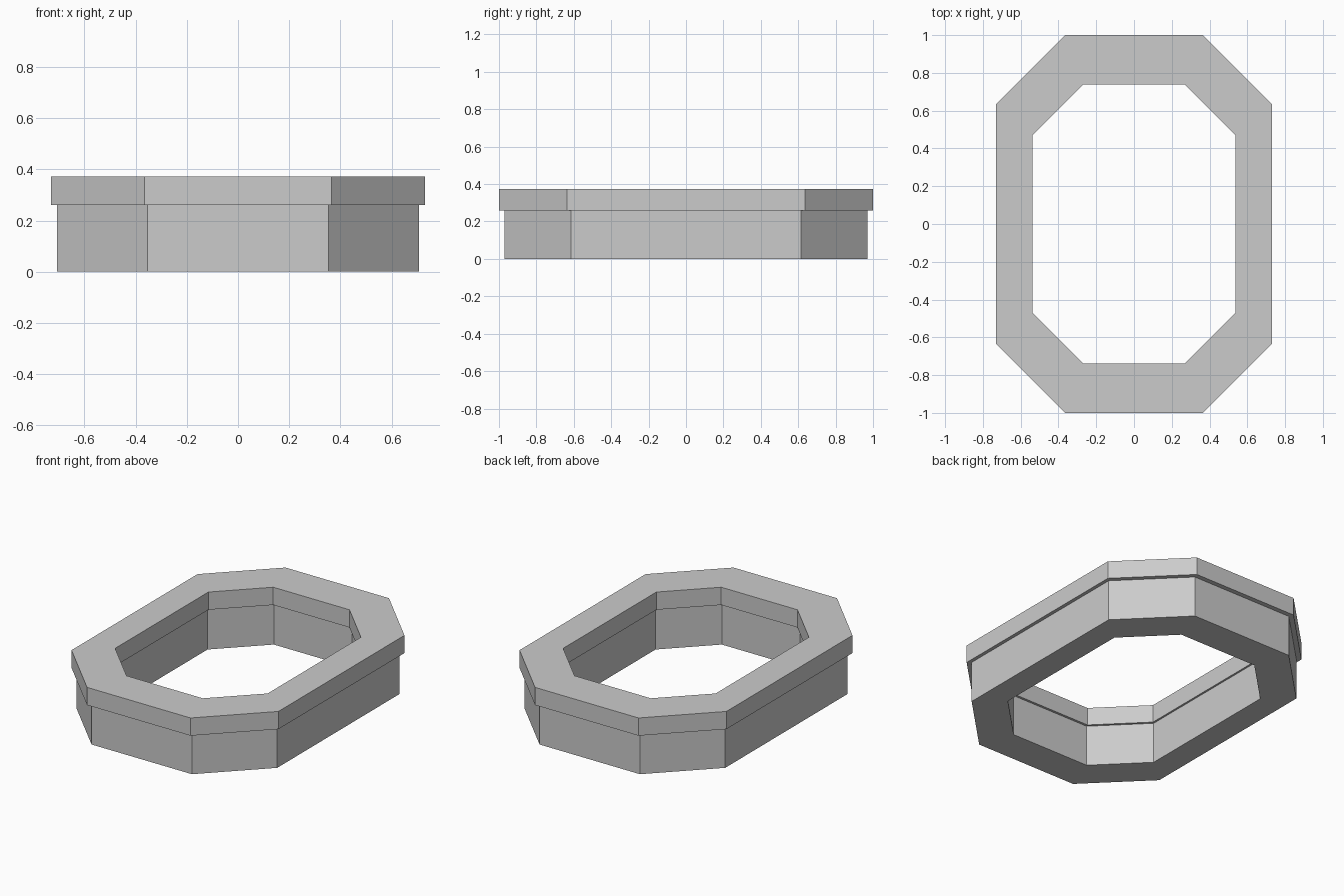
import bpy, bmesh

if "Cube" in bpy.data.objects:
    bpy.data.objects.remove(bpy.data.objects["Cube"])


def octagon(x, y, cut):
    # chamfered rectangle, counter-clockwise
    return [(x, -y + cut), (x, y - cut), (x - cut, y), (-x + cut, y),
            (-x, y - cut), (-x, -y + cut), (-x + cut, -y), (x - cut, -y)]


def ring(name, outer, inner, z0, z1):
    bm = bmesh.new()
    loops = [[bm.verts.new((px, py, z)) for px, py in octagon(*size)]
             for size, z in ((outer, z0), (outer, z1), (inner, z1), (inner, z0))]
    for k in range(4):
        a, b = loops[k], loops[(k + 1) % 4]
        for i in range(8):
            j = (i + 1) % 8
            bm.faces.new((a[i], a[j], b[j], b[i]))
    bmesh.ops.recalc_face_normals(bm, faces=bm.faces)
    mesh = bpy.data.meshes.new(name)
    bm.to_mesh(mesh)
    bm.free()
    obj = bpy.data.objects.new(name, mesh)
    bpy.context.collection.objects.link(obj)
    return obj


# recessed lower wall
ring("base_wall", (0.708, 0.97, 0.354), (0.55, 0.754, 0.275), 0.0, 0.26)
# overhanging top rim
ring("top_rim", (0.73, 1.0, 0.365), (0.538, 0.739, 0.269), 0.26, 0.373)
